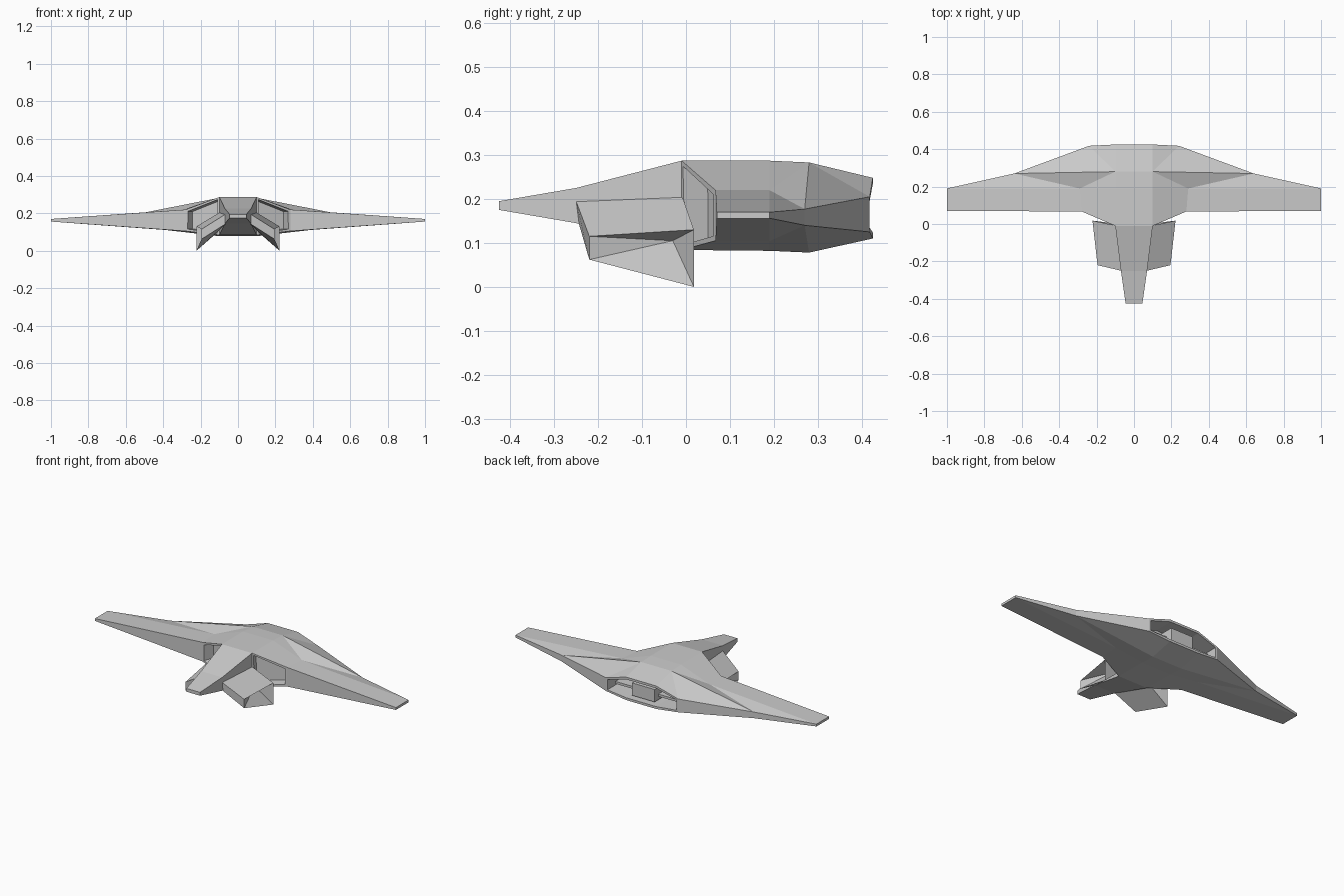
import bpy, bmesh

if "Cube" in bpy.data.objects:
    bpy.data.objects.remove(bpy.data.objects["Cube"])


def add_object(name, bm):
    bmesh.ops.recalc_face_normals(bm, faces=bm.faces[:])
    me = bpy.data.meshes.new(name)
    bm.to_mesh(me)
    bm.free()
    ob = bpy.data.objects.new(name, me)
    bpy.context.collection.objects.link(ob)
    return ob


# Hull stations on the right half: x, y, top z, bottom z
P = {
    "N": (.045, -.425, .195, .175), "M": (.07, -.25, .225, .145),
    "A": (.10, -.01, .287, .084), "B": (.28, .067, .22, .105),
    "C": (1, .07, .17, .156), "D": (1, .19, .17, .156),
    "E": (.64, .27, .177, .14), "F": (.29, .19, .22, .104),
    "P": (.10, .19, .287, .082), "G": (.10, .28, .283, .078),
    "H": (.24, .418, .205, .125), "I": (.10, .425, .248, .11),
}
bm = bmesh.new()
V = {}
for k, (x, y, t, b) in P.items():
    for s in (1, -1):
        V[k, s, 1] = bm.verts.new((s * x, y, t))
        V[k, s, 0] = bm.verts.new((s * x, y, b))

intakes = []
for lvl in (1, 0):
    # Wing skins
    for s in (1, -1):
        for f in ("BCDF", "FDE", "FEG", "EHG", "GHI", "ABFP", "PFG"):
            bm.faces.new([V[k, s, lvl] for k in f])
    # Centre strip and nose skins
    for a, b in ("NM", "MA", "AP", "PG", "GI"):
        bm.faces.new([V[a, 1, lvl], V[b, 1, lvl], V[b, -1, lvl], V[a, -1, lvl]])
# Edge walls, keeping the intake faces
for s in (1, -1):
    for a, b in ("NM", "MA", "AB", "BC", "CD", "DE", "EH"):
        f = bm.faces.new([V[a, s, 0], V[b, s, 0], V[b, s, 1], V[a, s, 1]])
        if a + b == "AB":
            intakes.append(f)
bm.faces.new([V["N", 1, 0], V["N", 1, 1], V["N", -1, 1], V["N", -1, 0]])
rear = bm.faces.new([V[k, s, l] for k, s, l in (
    ("H", 1, 1), ("I", 1, 1), ("I", -1, 1), ("H", -1, 1),
    ("H", -1, 0), ("I", -1, 0), ("I", 1, 0), ("H", 1, 0))])
bmesh.ops.recalc_face_normals(bm, faces=bm.faces[:])
# Hollow out the intakes and the rear exhaust
for f, rim, depth in [(i, .016, -.06) for i in intakes] + [(rear, .014, -.12)]:
    bmesh.ops.inset_individual(bm, faces=[f], thickness=rim)
    bmesh.ops.inset_individual(bm, faces=[f], thickness=.002, depth=depth)
add_object("hull", bm)

# Lower canards with a recessed outer end
bm = bmesh.new()
v = [bm.verts.new(c) for c in (
    (.068, -.25, .195), (.195, -.22, .115), (.195, -.22, .062), (.06, -.245, .148),
    (.09, -.01, .21), (.222, .018, .13), (.222, .018, 0), (.08, 0, .125),
    (.13, -.03, .105))]
for f in ((0, 1, 2, 3), (4, 5, 6, 7), (0, 1, 5, 4), (3, 2, 6, 7), (0, 3, 7, 4),
          (1, 2, 8), (2, 6, 8), (6, 5, 8), (5, 1, 8)):
    bm.faces.new([v[i] for i in f])
canards = add_object("canards", bm)
m = canards.modifiers.new("Mirror", "MIRROR")
m.use_axis[0] = True


# Exhaust core and side vanes
def box(name, loc, size):
    b = bmesh.new()
    bmesh.ops.create_cube(b, size=1)
    bmesh.ops.scale(b, vec=size, verts=b.verts)
    bmesh.ops.translate(b, vec=loc, verts=b.verts)
    return add_object(name, b)


box("exhaust_core", (0, .35, .175), (.15, .11, .075))
box("exhaust_vane", (0, .335, .165), (.42, .07, .014))
